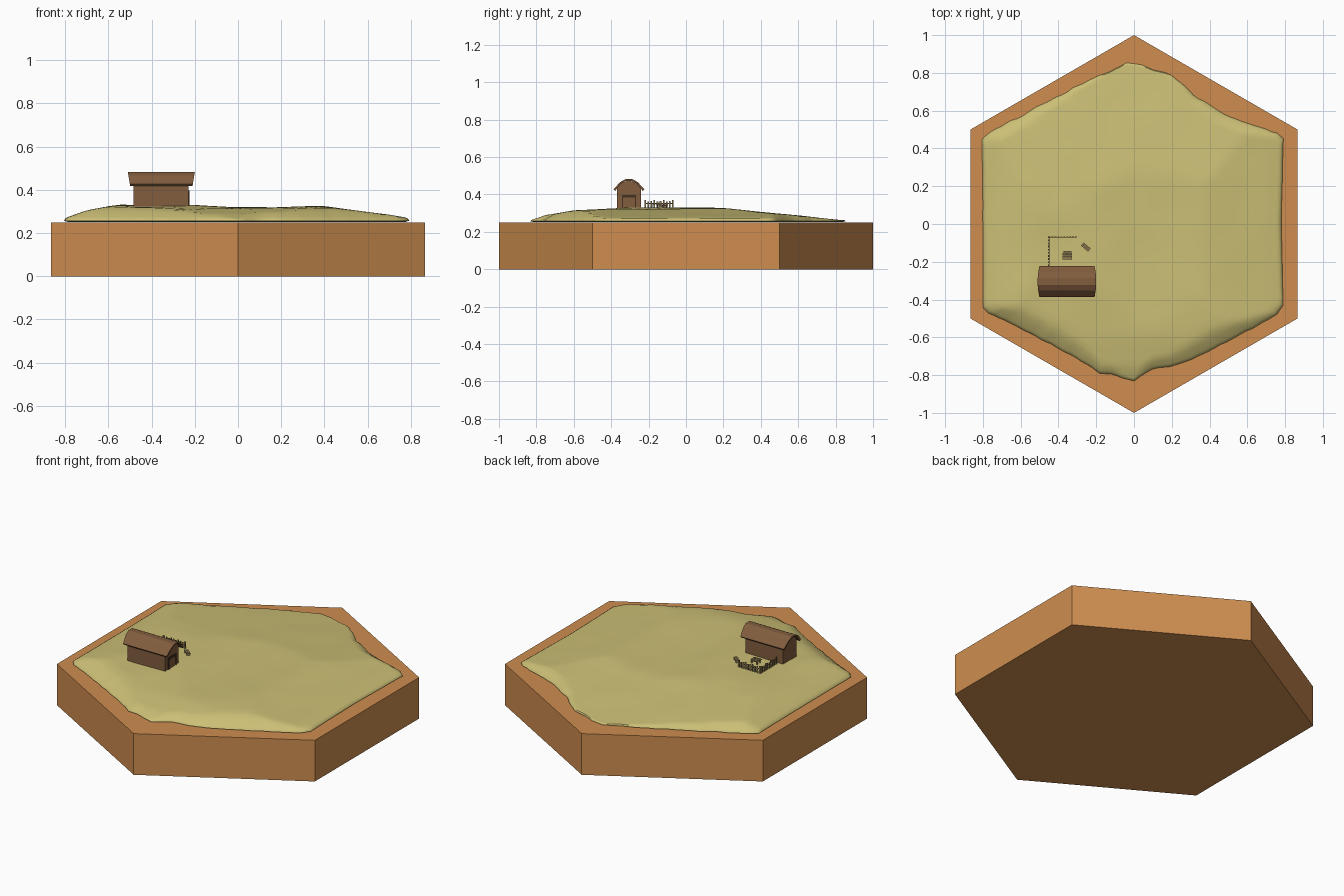
import bpy, bmesh, math
from mathutils import Vector, Matrix, noise

if "Cube" in bpy.data.objects:
    bpy.data.objects.remove(bpy.data.objects["Cube"])


def material(name, rgb):
    m = bpy.data.materials.new(name)
    m.diffuse_color = (*rgb, 1)
    m.use_nodes = True
    m.node_tree.nodes["Principled BSDF"].inputs["Base Color"].default_value = m.diffuse_color
    return m


CLAY = material("orange clay", (0.62, 0.27, 0.08))
GRASS = material("dry grass", (0.60, 0.52, 0.18))
WOOD = material("brown wood", (0.22, 0.11, 0.048))
DARK = material("dark wood", (0.06, 0.03, 0.015))
PALE = material("pale wood", (0.30, 0.22, 0.10))


def make(name, bm, mat):
    bmesh.ops.recalc_face_normals(bm, faces=bm.faces)
    me = bpy.data.meshes.new(name)
    bm.to_mesh(me)
    bm.free()
    me.materials.append(mat)
    ob = bpy.data.objects.new(name, me)
    bpy.context.collection.objects.link(ob)
    return ob


def add_box(bm, centre, size, frame=Matrix()):
    mat = frame @ Matrix.Translation(centre) @ Matrix.Diagonal((*size, 1))
    bmesh.ops.create_cube(bm, size=1, matrix=mat)


def loft(name, rings, mat):
    """Closed solid joining rings of equal length."""
    bm = bmesh.new()
    rows = [[bm.verts.new(p) for p in ring] for ring in rings]
    n = len(rows[0])
    for a, b in zip(rows, rows[1:]):
        for i in range(n):
            j = (i + 1) % n
            bm.faces.new((a[i], a[j], b[j], b[i]))
    bm.faces.new(rows[0])
    bm.faces.new(rows[-1])
    return make(name, bm, mat)


def lerp_table(table, t):
    for (a, u), (b, v) in zip(table, table[1:]):
        if t <= b:
            return u + (v - u) * max(0, (t - a) / (b - a))
    return table[-1][1]


# Hexagonal base slab
hexagon = [(math.sin(i * math.pi / 3), math.cos(i * math.pi / 3)) for i in range(6)]
loft("hex_base", [[(x, y, z) for x, y in hexagon] for z in (0, 0.25)], CLAY)

# Grass mound: outline traced around the hexagon, heights from two profiles
OUTLINE = [(0.78, 0), (0.79, 0.45), (0.76, 0.48), (0.51, 0.565), (0.34, 0.67), (0.2, 0.785),
           (0.04, 0.845), (-0.04, 0.85), (-0.3, 0.73), (-0.78, 0.475), (-0.805, 0.45),
           (-0.80, 0), (-0.80, -0.44), (-0.77, -0.47), (-0.44, -0.635), (-0.18, -0.785),
           (0, -0.83), (0.1, -0.765), (0.25, -0.745), (0.43, -0.655), (0.76, -0.48), (0.79, -0.43)]
X_HEIGHT = [(-.8, .27), (-.7, .305), (-.55, .33), (-.2, .327), (0, .318), (.2, .318),
            (.37, .325), (.5, .31), (.7, .285), (.8, .268)]
Y_HEIGHT = [(-.83, .262), (-.75, .29), (-.6, .313), (-.3, .328), (0, .332), (.2, .325),
            (.4, .306), (.6, .286), (.84, .262)]


def ground(x, y, d):
    rim = 0.263 + 0.07 * (1 - (1 - min(d / 0.2, 1)) ** 2)
    h = min(lerp_table(X_HEIGHT, x), lerp_table(Y_HEIGHT, y), rim)
    return h + 0.004 * noise.noise(Vector((x * 5, y * 5, 0.5))) * min(d / 0.2, 1)


edge = []
for i, p in enumerate(OUTLINE):
    a, b = Vector(p), Vector(OUTLINE[(i + 1) % len(OUTLINE)])
    steps = max(1, int((b - a).length / 0.03))
    for k in range(steps):
        q = a.lerp(b, k / steps)
        wobble = 0.012 if abs(q.y) > 0.46 else 0.004
        edge.append(q * (1 + wobble * noise.noise(Vector((q.x * 14, q.y * 14, 2)))))
rings = [[(p.x * 0.98, p.y * 0.98, 0.252) for p in edge],
         [(p.x, p.y, 0.257) for p in edge]]
for s in [0.995, 0.98, 0.96, 0.93, 0.9, 0.86] + [0.8 - 0.06 * k for k in range(14)]:
    rings.append([(p.x * s, p.y * s, ground(p.x * s, p.y * s, (1 - s) * p.length)) for p in edge])
grass = loft("grass_mound", rings, GRASS)
bpy.context.view_layer.objects.active = grass
grass.select_set(True)
bpy.ops.object.shade_smooth_by_angle(angle=math.radians(50))

# Barn walls with an arched gable
CY = -0.305
WALL = [(-.065, .30), (.065, .30), (.065, .435), (.042, .462), (0, .474), (-.042, .462), (-.065, .435)]
loft("barn_walls", [[(x, CY + y, z) for y, z in WALL] for x in (-0.483, -0.23)], WOOD)

# Arched roof shell, longer along the ridge than the eaves
ROOF = [(-.082, .428), (-.047, .466), (-.018, .482), (.018, .482), (.047, .466), (.082, .428)]
shell = ROOF + [(y * 0.9, z - 0.009) for y, z in reversed(ROOF)]


def reach(z):
    return 0.146 + 0.009 * (z - 0.428) / 0.054


loft("barn_roof", [[(-0.355 + s * reach(z), CY + y, z) for y, z in shell] for s in (-1, 1)], WOOD)

# Door on the right gable: panel plate and dark frame
bm = bmesh.new()
add_box(bm, (-0.229, CY, 0.355), (0.005, 0.06, 0.075))
make("barn_door", bm, WOOD)
bm = bmesh.new()
add_box(bm, (-0.229, CY, 0.39), (0.009, 0.076, 0.013))
for s in (-1, 1):
    add_box(bm, (-0.229, CY + s * 0.035, 0.355), (0.009, 0.006, 0.075))
make("door_frame", bm, DARK)

# Picket fence on two sides of the yard
bm = bmesh.new()
for k in range(10):
    h = 0.045 - 0.004 * (k % 3)
    add_box(bm, (-0.452, -0.07 - k * 0.0165, 0.325 + h / 2), (0.004, 0.009, h))
    add_box(bm, (-0.447 + k * 0.0155, -0.068, 0.325 + h / 2), (0.009, 0.004, h))
make("fence_pickets", bm, PALE)
bm = bmesh.new()
add_box(bm, (-0.449, -0.145, 0.352), (0.003, 0.15, 0.005))
add_box(bm, (-0.378, -0.071, 0.352), (0.146, 0.003, 0.005))
make("fence_rails", bm, WOOD)

# Slatted yard table
bm = bmesh.new()
for k in range(4):
    add_box(bm, (-0.353, -0.183 + k * 0.012, 0.348), (0.05 - 0.008 * (k == 3), 0.009, 0.005))
for sx in (-1, 1):
    for sy in (-1, 1):
        add_box(bm, (-0.353 + sx * 0.018, -0.167 + sy * 0.014, 0.335), (0.005, 0.005, 0.024))
make("yard_table", bm, PALE)

# Small turned bench
bm = bmesh.new()
frame = Matrix.Translation((-0.255, -0.122, 0.328)) @ Matrix.Rotation(math.radians(-40), 4, "Z")
for s in (-1, 1):
    add_box(bm, (0, s * 0.006, 0.015), (0.05, 0.01, 0.005), frame)
    add_box(bm, (s * 0.018, 0, 0.005), (0.006, 0.02, 0.018), frame)
make("yard_bench", bm, PALE)
